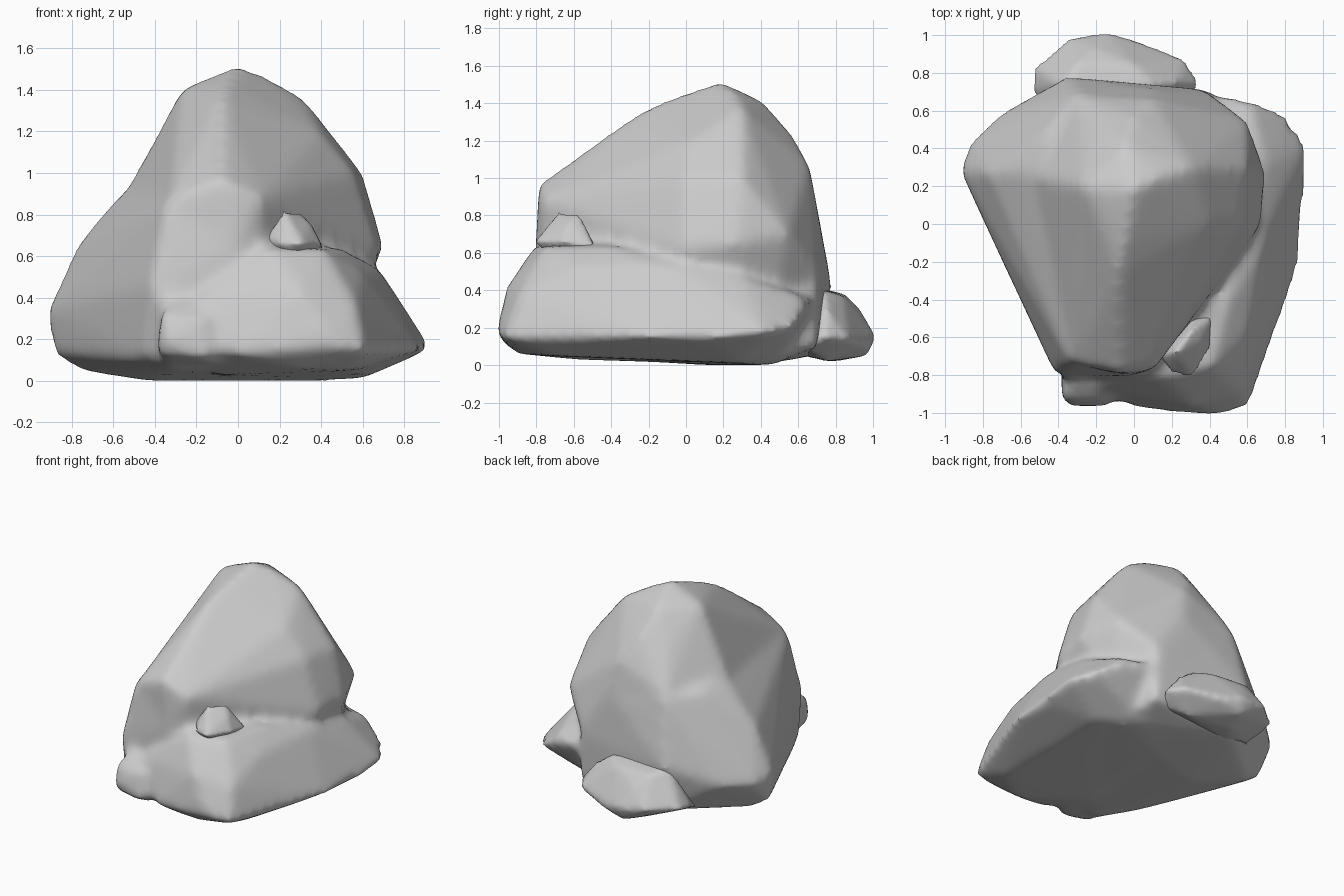
import bpy, bmesh


def add_hull(bm, points):
    part = bmesh.new()
    verts = [part.verts.new(p) for p in points]
    bmesh.ops.convex_hull(part, input=verts)
    junk = [v for v in part.verts if not v.link_faces]
    bmesh.ops.delete(part, geom=junk, context='VERTS')
    bmesh.ops.recalc_face_normals(part, faces=part.faces)
    tmp = bpy.data.meshes.new("tmp")
    part.to_mesh(tmp)
    part.free()
    bm.from_mesh(tmp)
    bpy.data.meshes.remove(tmp)


def rock(name, hulls, voxel, rounds):
    bm = bmesh.new()
    for h in hulls:
        add_hull(bm, h)
    mesh = bpy.data.meshes.new(name)
    bm.to_mesh(mesh)
    bm.free()
    ob = bpy.data.objects.new(name, mesh)
    bpy.context.collection.objects.link(ob)
    # fuse the blocks and wear down the edges
    m = ob.modifiers.new("fuse", 'REMESH')
    m.mode, m.voxel_size, m.use_smooth_shade = 'VOXEL', voxel, True
    s = ob.modifiers.new("wear", 'SMOOTH')
    s.factor, s.iterations = 0.5, rounds
    return ob


# Tall peak with a broad ridge running down to a blunt front brow
peak = [
    (0, .18, 1.52), (-.27, .2, 1.41), (-.05, -.08, 1.43), (.15, .25, 1.46), (.31, .3, 1.37),
    (-.05, .42, 1.41), (0, .57, 1.23), (-.08, -.26, 1.35), (-.14, -.5, 1.13), (-.2, .5, 1.2),
    (.48, .28, 1.15), (.4, 0, 1.19), (.56, 0, 1.0), (.6, .3, 1.0), (.7, .27, .65), (.68, 0, .62),
    (.6, .55, .7), (.1, .66, 1.07), (.15, .71, .8), (.4, .70, .5), (-.3, .68, .9),
    (-.51, .25, .97), (-.58, .25, .8), (-.35, .74, .5), (-.55, .25, .1), (.45, .4, .05),
    (-.32, -.74, .88), (-.08, -.79, .97), (.11, -.77, .88), (-.02, -.81, .64), (.1, -.7, .1),
]
# Flared foot on the left side and back
foot = [
    (-.5, .25, .96), (-.62, .28, .84), (-.77, .27, .66), (-.92, .28, .34), (-.87, .43, .3),
    (-.7, .59, .3), (-.89, .27, .13), (-.76, .3, .05), (-.45, .1, 0), (.45, .4, 0),
    (-.36, .78, .42), (-.3, .7, .05), (.4, .7, .1), (.4, .71, .45),
    (-.3, .69, .88), (.12, .71, .8), (-.45, .5, .93),
    (-.34, -.74, .86), (.08, -.77, .86), (-.02, -.81, .64), (-.42, -.79, .46), (-.38, -.8, .36),
    (-.45, -.71, .12), (-.53, -.5, .09), (-.3, -.75, .05), (.1, -.75, .1),
]
# Broad low ledge wrapping the front and right side
ledge = [
    (.4, .7, .35), (.66, .65, .3), (.82, .57, .2), (.92, .42, .17), (.9, .1, .14), (.87, -.23, .15),
    (.72, -.54, .12), (.61, -.97, .14), (.45, -1.02, .17), (.02, -.98, .12), (-.1, -.93, .14),
    (.69, .3, .47), (.68, -.1, .54), (.62, .6, .38), (.77, .15, .4), (.5, -.4, .64), (.42, -.75, .63),
    (.15, -.82, .63), (.6, -.58, .52), (.57, -.89, .37), (.3, -.96, .42), (-.2, -.86, .38),
    (.05, -.7, .66), (.3, .2, .5), (.3, -.9, .06), (.55, -.7, .05), (.6, .3, .01), (.3, .5, 0),
    (-.1, -.6, .03), (0, .2, 0),
]
# Knob at the left end of the ledge
knob = [
    (-.39, -.94, .13), (-.33, -.97, .2), (-.13, -.97, .1), (-.38, -.93, .31), (-.15, -.94, .3),
    (-.1, -.8, .07), (-.39, -.75, .08), (-.33, -.8, .42), (-.05, -.7, .4), (-.1, -.88, .1),
]
rock("main_rock", [peak, foot, ledge, knob], .03, 12)

# Separate stone leaning on the back
rock("back_stone", [[
    (-.54, .7, .15), (-.53, .83, .17), (-.34, .99, .17), (-.14, 1.015, .15), (.02, .97, .1),
    (.28, .87, .14), (.35, .74, .15), (.3, .62, .1), (-.5, .6, .1), (-.38, .73, .41),
    (.1, .73, .4), (-.3, .85, .38), (0, .84, .37), (.23, .75, .3), (-.2, .93, .3),
    (-.2, .8, .02), (.15, .75, .02), (-.3, .62, .05), (-.2, .55, .35), (-.15, .97, .05),
]], .025, 5)

# Pebble lodged on top of the ledge
rock("pebble", [[
    (.12, -.69, .68), (.2, -.79, .66), (.31, -.81, .66), (.4, -.66, .66), (.42, -.48, .62),
    (.3, -.5, .66), (.22, -.68, .82), (.3, -.57, .81), (.35, -.62, .76), (.25, -.65, .5),
]], .02, 4)
